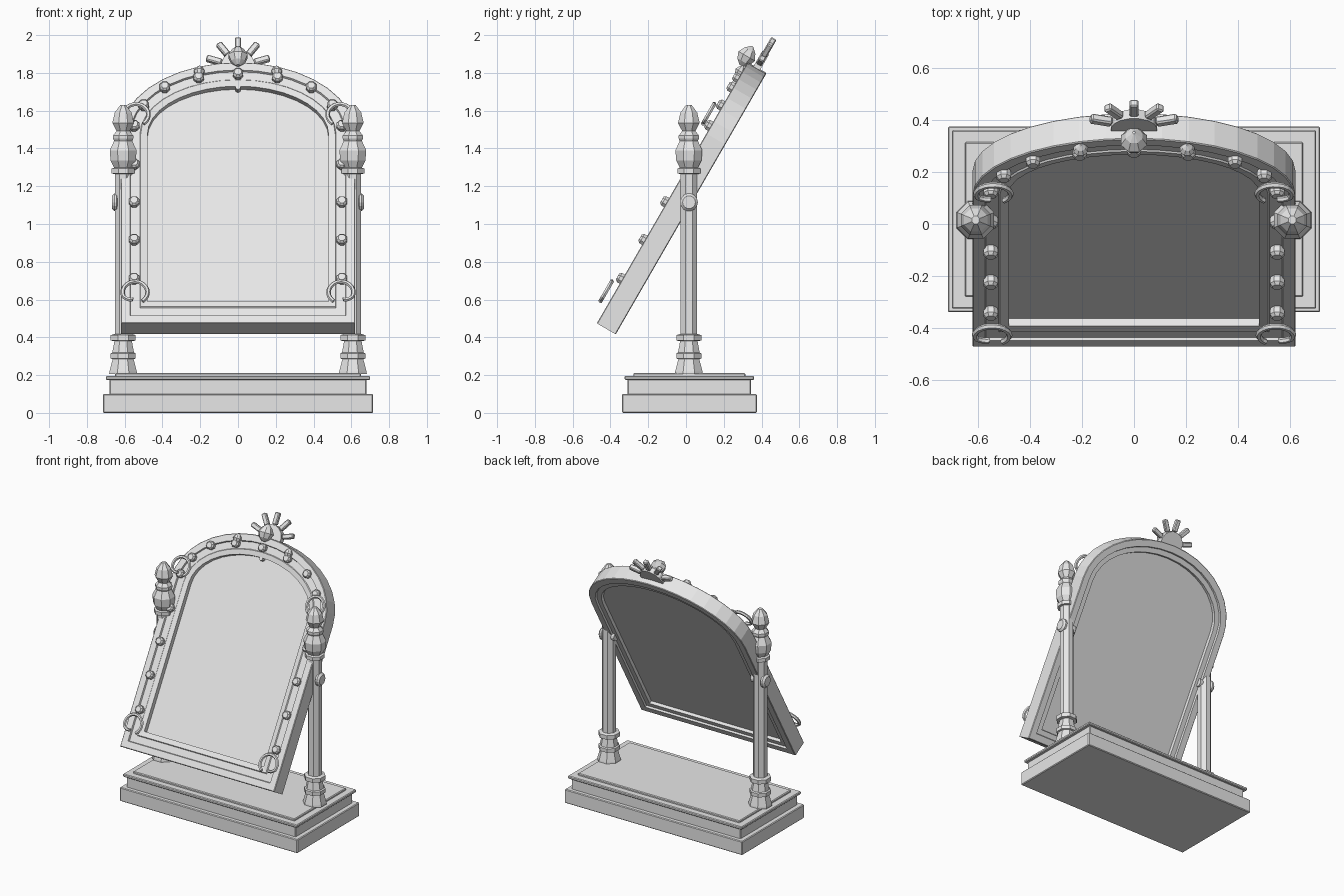
import bpy, bmesh
from math import sin, cos, pi, radians
from mathutils import Matrix, Vector

if "Cube" in bpy.data.objects:
    bpy.data.objects.remove(bpy.data.objects["Cube"])

grey = bpy.data.materials.new("plain_grey")
grey.use_nodes = True
grey.diffuse_color = (0.8, 0.8, 0.8, 1)
grey.node_tree.nodes["Principled BSDF"].inputs["Base Color"].default_value = (0.8, 0.8, 0.8, 1)

# Tilted frame space: local z runs up the frame, local -y is its front
TILT = Matrix.Translation((0, -0.422, 0.445)) @ Matrix.Rotation(radians(-30), 4, 'X')
DEPTH = 0.058


def finish(name, bm, matrix=Matrix()):
    bmesh.ops.recalc_face_normals(bm, faces=bm.faces)
    mesh = bpy.data.meshes.new(name)
    bm.to_mesh(mesh)
    bm.free()
    mesh.materials.append(grey)
    obj = bpy.data.objects.new(name, mesh)
    bpy.context.collection.objects.link(obj)
    obj.matrix_world = matrix
    return obj


def loft(name, loops, matrix=Matrix()):
    """Bridge equal closed loops of points and cap both ends."""
    bm = bmesh.new()
    rings = [[bm.verts.new(p) for p in loop] for loop in loops]
    n = len(rings[0])
    for a, b in zip(rings, rings[1:]):
        for i in range(n):
            j = (i + 1) % n
            bm.faces.new((a[i], a[j], b[j], b[i]))
    bm.faces.new(rings[0])
    bm.faces.new(rings[-1])
    return finish(name, bm, matrix)


def lathe(name, profile, matrix, sides=8):
    """Turn (radius, height) pairs about local z."""
    turn = [2 * pi * (i + 0.5) / sides for i in range(sides)]
    return loft(name, [[(r * cos(t), r * sin(t), z) for t in turn] for r, z in profile], matrix)


def box(name, size, matrix, bevel=0.005):
    bm = bmesh.new()
    bmesh.ops.create_cube(bm, size=1)
    bmesh.ops.scale(bm, vec=size, verts=bm.verts)
    bmesh.ops.bevel(bm, geom=bm.edges[:], offset=bevel, segments=1, affect='EDGES')
    return finish(name, bm, matrix)


# Stepped base
for name, half_x, half_y, low, high in [
        ("base_plinth", 0.715, 0.357, 0, 0.10),
        ("base_step", 0.68, 0.327, 0.095, 0.178),
        ("base_lip", 0.70, 0.343, 0.175, 0.196),
        ("base_top", 0.65, 0.297, 0.19, 0.21)]:
    box(name, (2 * half_x, 2 * half_y, high - low),
        Matrix.Translation((0, 0.018, (low + high) / 2)))

# Turned posts with finials, and pivot knobs
post_profile = [
    (0.08, 0.205), (0.078, 0.22), (0.06, 0.285), (0.072, 0.288), (0.072, 0.315),
    (0.062, 0.32), (0.05, 0.38), (0.072, 0.383), (0.072, 0.412), (0.048, 0.418),
    (0.048, 1.265), (0.066, 1.267), (0.066, 1.293), (0.052, 1.298), (0.072, 1.335),
    (0.077, 1.39), (0.052, 1.44), (0.058, 1.452), (0.058, 1.468), (0.038, 1.492),
    (0.062, 1.535), (0.048, 1.59), (0.016, 1.63)]
knob_profile = [(0.03, 0.55), (0.03, 0.635), (0.047, 0.642), (0.047, 0.655), (0.034, 0.668)]
for side, label in ((1, "left"), (-1, "right")):
    lathe(f"{label}_post", post_profile, Matrix.Translation((side * 0.608, 0.015, 0)))
    lathe(f"{label}_pivot_knob", knob_profile,
          Matrix.Translation((0, 0.016, 1.115)) @ Matrix.Rotation(side * pi / 2, 4, 'Y'), 14)


# Arched frame: one section lofted from mirror face to back panel
def outline(inset, y):
    a, b, spring, steps = 0.62 - inset, 0.437 - inset, 1.16, 18
    arc = [(a * cos(pi * i / steps), y, spring + b * sin(pi * i / steps)) for i in range(steps + 1)]
    return [(-a, y, inset), (a, y, inset)] + arc


section = [(0.14, -0.012), (0.14, -0.046), (0.105, -0.052), (0.10, -0.046), (0.052, -0.046),
           (0.048, -DEPTH), (0.004, -DEPTH), (0, -DEPTH + 0.004), (0, DEPTH - 0.004),
           (0.004, DEPTH), (0.05, DEPTH), (0.055, 0.045), (0.09, 0.045), (0.095, 0.025)]
loft("mirror_frame", [outline(inset, y) for inset, y in section], TILT)


# Beads along the recessed band
def on_front(x, y, u):
    return TILT @ Matrix.Translation((x, y, u)) @ Matrix.Rotation(pi / 2, 4, 'X')


bead = [(0.026, 0), (0.03, 0.012), (0.03, 0.03), (0.02, 0.042)]
places = [(0.55, 0.27), (0.55, 0.508), (0.55, 0.739), (0.55, 0.97), (0.55, 1.205),
          (0.50, 1.33), (0.388, 1.44), (0.208, 1.50)]
for side, label in ((1, "left"), (-1, "right")):
    for i, (x, u) in enumerate(places):
        lathe(f"{label}_bead_{i + 1}", bead, on_front(side * x, -0.045, u))
lathe("centre_bead", bead, on_front(0, -0.045, 1.522))
lathe("arch_nub", [(0.014, 0), (0.014, 0.035)], on_front(0, -0.012, 1.45), 6)


# Open scroll rings floating over the corners
def scroll(name, x, u, side):
    bm = bmesh.new()
    steps, sides, tube = 18, 6, 0.012
    previous = None
    for i in range(steps + 1):
        t = -0.3 * pi + 1.72 * pi * i / steps
        radius = 0.066 if i < steps - 3 else 0.066 - 0.007 * (i - steps + 3)
        out = Vector((side * -cos(t), 0, sin(t)))
        ring = []
        for k in range(sides):
            s = 2 * pi * k / sides
            ring.append(bm.verts.new(out * (radius + tube * cos(s)) + Vector((0, tube * sin(s), 0))))
        if previous:
            for k in range(sides):
                m = (k + 1) % sides
                bm.faces.new((previous[k], previous[m], ring[m], ring[k]))
        else:
            bm.faces.new(ring)
        previous = ring
    bm.faces.new(previous)
    finish(name, bm, TILT @ Matrix.Translation((x, -0.1, u)))


for side, label in ((1, "left"), (-1, "right")):
    scroll(f"{label}_lower_scroll", side * 0.545, 0.165, side)
    scroll(f"{label}_upper_scroll", side * 0.54, 1.25, side)

# Crest: disc, fan of rays, gem and flanking drops
lathe("crest_disc", [(0.09, -0.02), (0.09, 0.02)], on_front(0, 0, 1.60), 16)
for i in range(-2, 3):
    ray = Matrix.Translation((0, 0, 1.60)) @ Matrix.Rotation(i * pi / 5, 4, 'Y')
    box(f"crest_ray_{i + 3}", (0.034, 0.032, 0.085),
        TILT @ ray @ Matrix.Translation((0, 0, 0.133)), 0.006)
gem = [(0.012, -0.058), (0.04, -0.035), (0.055, 0), (0.035, 0.035), (0.006, 0.06)]
lathe("crest_gem", gem, TILT @ Matrix.Translation((0, -0.078, 1.622)))
for side, label in ((1, "left"), (-1, "right")):
    lathe(f"{label}_crest_drop", [(r * 0.55, z * 0.55) for r, z in gem],
          TILT @ Matrix.Translation((side * 0.205, -0.068, 1.535)))
